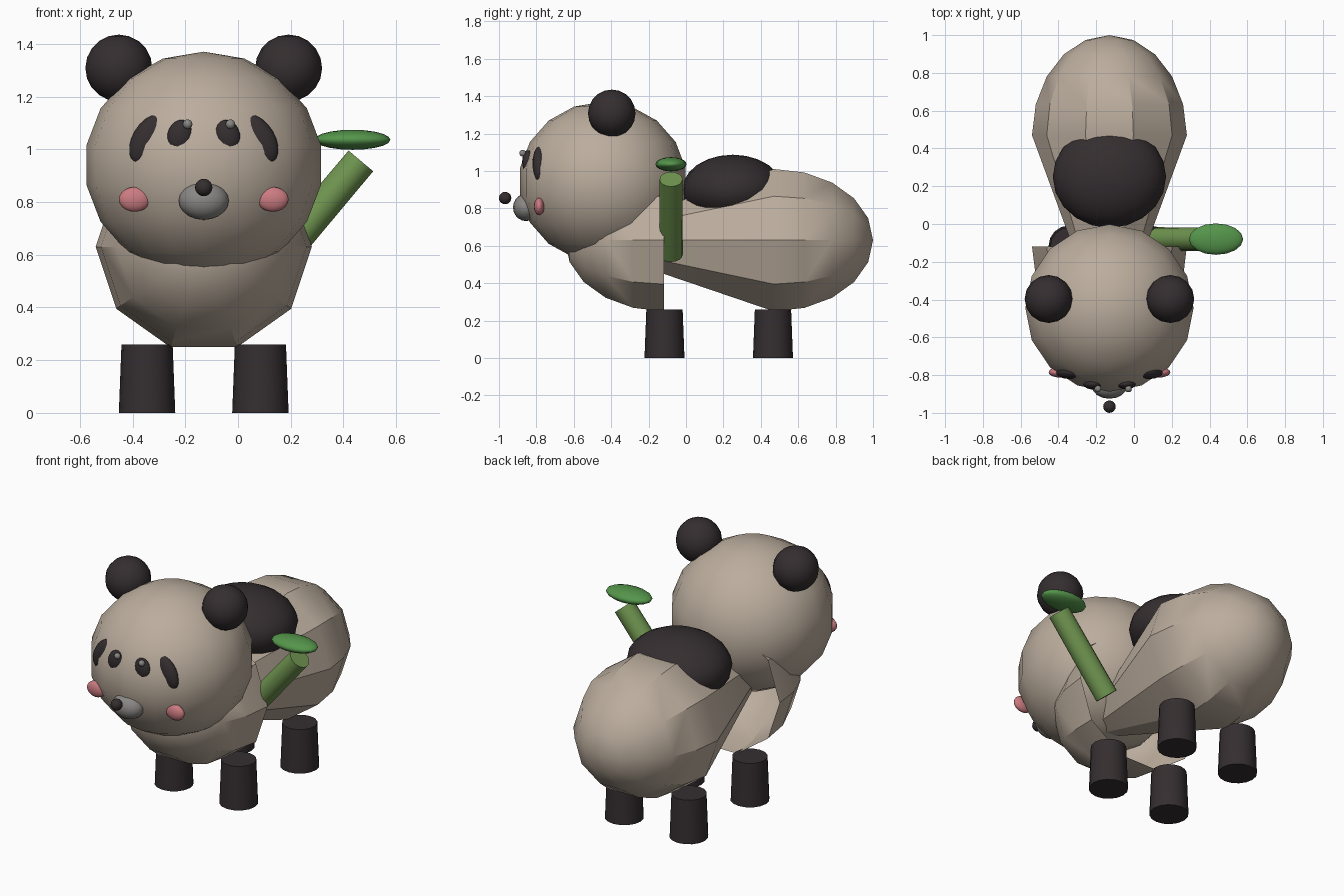
import bpy, bmesh, math
from mathutils import Vector

if "Cube" in bpy.data.objects:
    bpy.data.objects.remove(bpy.data.objects["Cube"])

CX = -0.13  # centre line of the animal


def material(name, rgb):
    m = bpy.data.materials.new(name)
    m.diffuse_color = (*rgb, 1)
    m.use_nodes = True
    m.node_tree.nodes["Principled BSDF"].inputs["Base Color"].default_value = m.diffuse_color
    return m


CREAM = material("cream", (0.50, 0.42, 0.34))
DARK = material("dark", (0.035, 0.027, 0.029))
PINK = material("pink", (0.60, 0.20, 0.22))
GREY = material("grey", (0.25, 0.245, 0.235))
STALK = material("stalk_green", (0.16, 0.30, 0.08))
LEAF = material("leaf_green", (0.09, 0.30, 0.07))


def finish(ob, name, mat, angle=30):
    ob.name = name
    ob.data.materials.append(mat)
    bpy.ops.object.select_all(action='DESELECT')
    ob.select_set(True)
    bpy.context.view_layer.objects.active = ob
    bpy.ops.object.shade_smooth_by_angle(angle=math.radians(angle))
    return ob


def ball(name, loc, size, mat, rot=(0, 0, 0), seg=16, rings=10):
    bpy.ops.mesh.primitive_uv_sphere_add(segments=seg, ring_count=rings, radius=1,
                                         location=loc, rotation=rot)
    ob = bpy.context.object
    ob.scale = size
    return finish(ob, name, mat, 40)


def post(name, loc, r1, r2, depth, mat, rot=(0, 0, 0)):
    bpy.ops.mesh.primitive_cone_add(vertices=16, radius1=r1, radius2=r2, depth=depth,
                                    location=loc, rotation=rot)
    return finish(bpy.context.object, name, mat)


def lathe_y(name, profile, sides, centre, rx, rz, mat):
    """Revolve (y, radius) pairs round the y axis; radius 0 makes a pole."""
    bm = bmesh.new()
    rows = []
    for y, r in profile:
        n = sides if r > 1e-4 else 1
        rows.append([bm.verts.new((centre[0] + rx * r * math.cos(2 * math.pi * i / sides), y,
                                   centre[1] + rz * r * math.sin(2 * math.pi * i / sides)))
                     for i in range(n)])
    for a, b in zip(rows, rows[1:]):
        for i in range(sides):
            quad = [a[i % len(a)], a[(i + 1) % len(a)], b[(i + 1) % len(b)], b[i % len(b)]]
            bm.faces.new(list(dict.fromkeys(quad)))
    me = bpy.data.meshes.new(name)
    bm.to_mesh(me)
    bm.free()
    ob = bpy.data.objects.new(name, me)
    bpy.context.collection.objects.link(ob)
    return finish(ob, name, mat)


# Body: open chest bowl, cone running back from its pole, rounded rump
steps = [math.radians(18 * i) for i in range(6)]
chest = [(-0.118 - 0.53 * math.sin(a), math.cos(a)) for a in steps]
rump = [(0.47 + 0.53 * math.sin(a), math.cos(a)) for a in steps]
lathe_y("body", chest + rump, 10, (CX, 0.63), 0.41, 0.40, CREAM)

# Dark saddle on the back
ball("back_patch", (CX, 0.25, 0.90), (0.30, 0.27, 0.187), DARK, seg=20, rings=12)

# Head
ball("head", (CX, -0.445, 0.94), (0.452, 0.45, 0.43), CREAM, seg=16, rings=9)

# Paired head features
for side, s in (("left", -1), ("right", 1)):
    ball(side + "_ear", (CX + s * 0.322, -0.397, 1.308), (0.127,) * 3, DARK)
    ball(side + "_eye_patch", (CX + s * 0.208, -0.785, 1.038), (0.062, 0.036, 0.103), DARK,
         (0, -s * math.radians(31), 0))
    ball(side + "_eye", (CX + s * 0.09, -0.846, 1.05), (0.048, 0.03, 0.062), DARK,
         (0, -s * math.radians(12), 0))
    ball(side + "_eye_glint", (CX + 0.02 + s * 0.081, -0.873, 1.095), (0.018,) * 3, GREY,
         seg=12, rings=8)
    ball(side + "_cheek", (CX + s * 0.262, -0.785, 0.81), (0.06, 0.028, 0.047), PINK)

# Muzzle and nose
ball("muzzle", (CX, -0.855, 0.805), (0.095, 0.07, 0.073), GREY)
ball("nose", (CX, -0.967, 0.855), (0.033,) * 3, DARK)

# Legs
for side, s in (("left", -1), ("right", 1)):
    for end, y in (("front", -0.115), ("back", 0.465)):
        post(f"{end}_{side}_leg", (CX + s * 0.215, y, 0.13), 0.107, 0.097, 0.26, DARK)

# Plant stalk and leaf
post("stalk", (0.297, -0.08, 0.755), 0.063, 0.061, 0.525, STALK, (0, 0.7, 0))
ball("leaf", (0.434, -0.08, 1.036), (0.144, 0.083, 0.038), LEAF)
